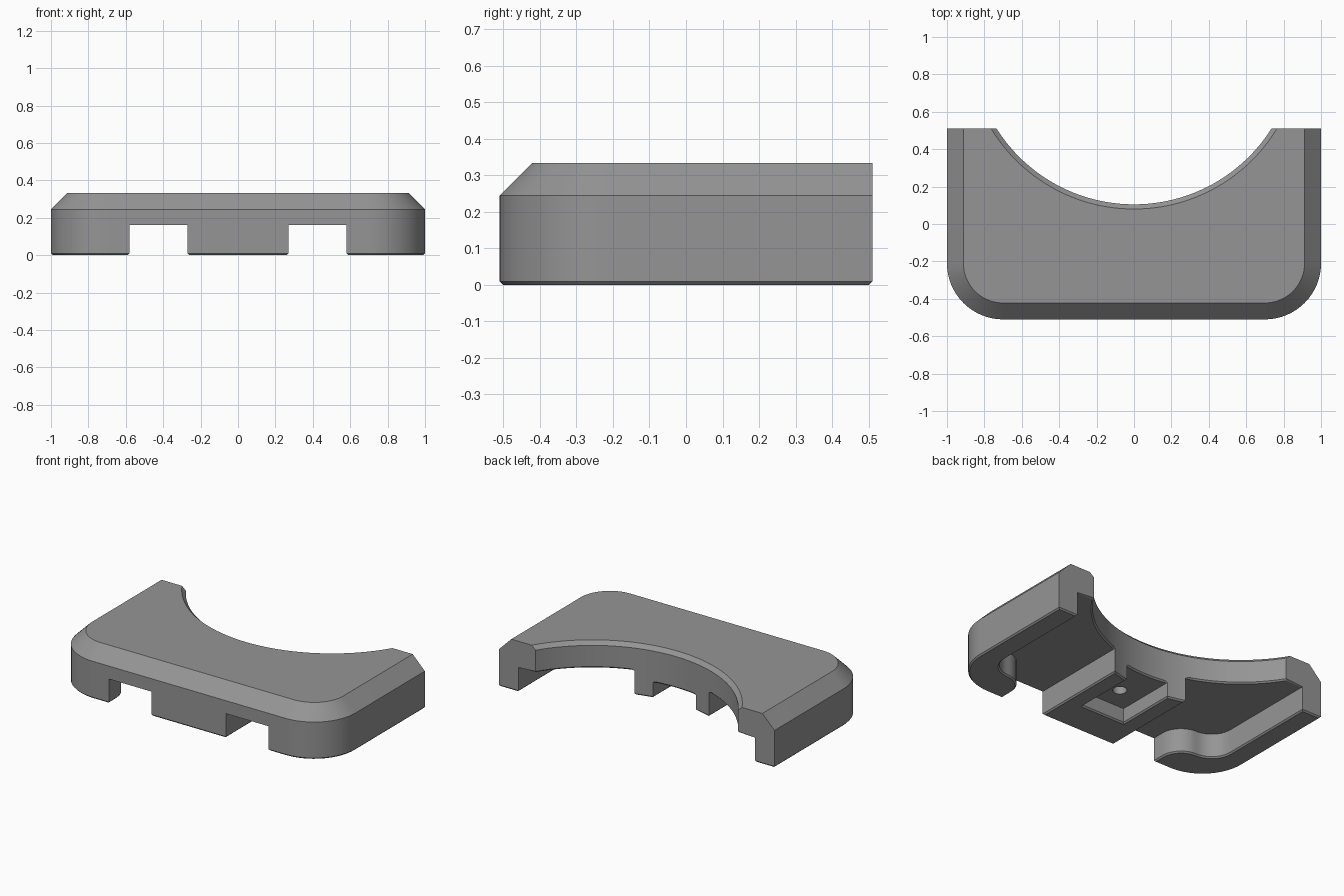
import bpy, bmesh, math

if "Cube" in bpy.data.objects:
    bpy.data.objects.remove(bpy.data.objects["Cube"])

grey = bpy.data.materials.new("mid_grey")
grey.diffuse_color = (0.30, 0.30, 0.30, 1)
grey.use_nodes = True
grey.node_tree.nodes["Principled BSDF"].inputs["Base Color"].default_value = grey.diffuse_color

HALF_X, HALF_Y, TOP = 1.0, 0.51, 0.333
SHOULDER, CAVITY = 0.245, 0.16
ARC_Y, ARC_R = 0.974, 0.869


def arc(cx, cy, r, a0, a1, n):
    """Points on an arc, angles in degrees."""
    return [(cx + r * math.cos(math.radians(a0 + (a1 - a0) * i / n)),
             cy + r * math.sin(math.radians(a0 + (a1 - a0) * i / n))) for i in range(n + 1)]


def loft(name, levels):
    """Closed solid through a list of (z, outline) with equal point counts."""
    bm = bmesh.new()
    rings = [[bm.verts.new((x, y, z)) for x, y in pts] for z, pts in levels]
    n = len(rings[0])
    for a, b in zip(rings, rings[1:]):
        for i in range(n):
            j = (i + 1) % n
            bm.faces.new((a[i], a[j], b[j], b[i]))
    bm.faces.new(rings[0][::-1])
    bm.faces.new(rings[-1])
    bmesh.ops.recalc_face_normals(bm, faces=bm.faces)
    me = bpy.data.meshes.new(name)
    bm.to_mesh(me)
    bm.free()
    me.materials.append(grey)
    ob = bpy.data.objects.new(name, me)
    bpy.context.collection.objects.link(ob)
    return ob


def body_outline(inset, arc_r):
    """Rounded front corners, straight sides, circular bite in the back."""
    c, r = 0.7, 0.3 - inset
    cy = -HALF_Y + 0.3
    pts = arc(-c, cy, r, 180, 270, 16) + arc(c, cy, r, 270, 360, 16)
    pts.append((HALF_X - inset, HALF_Y))
    half = math.degrees(math.acos((ARC_Y - HALF_Y) / arc_r))
    pts += arc(0, ARC_Y, arc_r, 270 + half, 270 - half, 48)
    pts.append((-HALF_X + inset, HALF_Y))
    return pts


# Main body with a wide outer chamfer and a narrow chamfer round the bite
body = loft("cradle_body", [
    (0, body_outline(0, ARC_R)),
    (SHOULDER, body_outline(0, ARC_R)),
    (0.308, body_outline(0.063, ARC_R)),
    (TOP, body_outline(TOP - SHOULDER, ARC_R + 0.025))])

# Side cavities: front slot, S-shaped corner foot, thin outer wall
side = [(0.27, -0.7), (0.58, -0.7)]
side += arc(0.72, -0.43, 0.14, 180, 90, 10)
side += arc(0.72, -0.15, 0.14, 270, 360, 10)[1:]
side += [(0.86, 0.7), (0.27, 0.7)]
cutters = []
for s, label in ((1, "right"), (-1, "left")):
    pts = [(s * x, y) for x, y in side]
    cutters.append(loft(label + "_cavity_cutter", [(-0.1, pts), (CAVITY, pts)]))

# Open pocket in the central foot, with a small blind hole
box = [(-0.155, -0.28), (0.155, -0.28), (0.155, 0.7), (-0.155, 0.7)]
cutters.append(loft("pocket_cutter", [(-0.1, box), (0.1, box)]))
hole = arc(0, -0.13, 0.042, 0, 360, 24)[:-1]
cutters.append(loft("hole_cutter", [(0.05, hole), (0.23, hole)]))

bpy.context.view_layer.objects.active = body
body.select_set(True)
for c in cutters:
    m = body.modifiers.new("cut", "BOOLEAN")
    m.operation, m.solver, m.object = "DIFFERENCE", "EXACT", c
    bpy.ops.object.modifier_apply(modifier=m.name)
    bpy.data.objects.remove(c)

# Fine chamfer on every outward edge of the underside
bm = bmesh.new()
bm.from_mesh(body.data)
bmesh.ops.remove_doubles(bm, verts=bm.verts, dist=1e-5)
edges = []
for e in bm.edges:
    if len(e.link_faces) != 2 or not e.is_convex:
        continue
    nz = sorted(f.normal.z for f in e.link_faces)
    x, y, z = (e.verts[0].co + e.verts[1].co) / 2
    in_hole = math.hypot(x, y + 0.13) < 0.06
    if nz[0] < -0.99 and abs(nz[1]) < 0.01 and not in_hole:
        edges.append(e)
bmesh.ops.bevel(bm, geom=edges, offset=0.009, segments=1, affect="EDGES", clamp_overlap=True)
bm.to_mesh(body.data)
bm.free()

bpy.ops.object.shade_smooth_by_angle(angle=math.radians(25))
